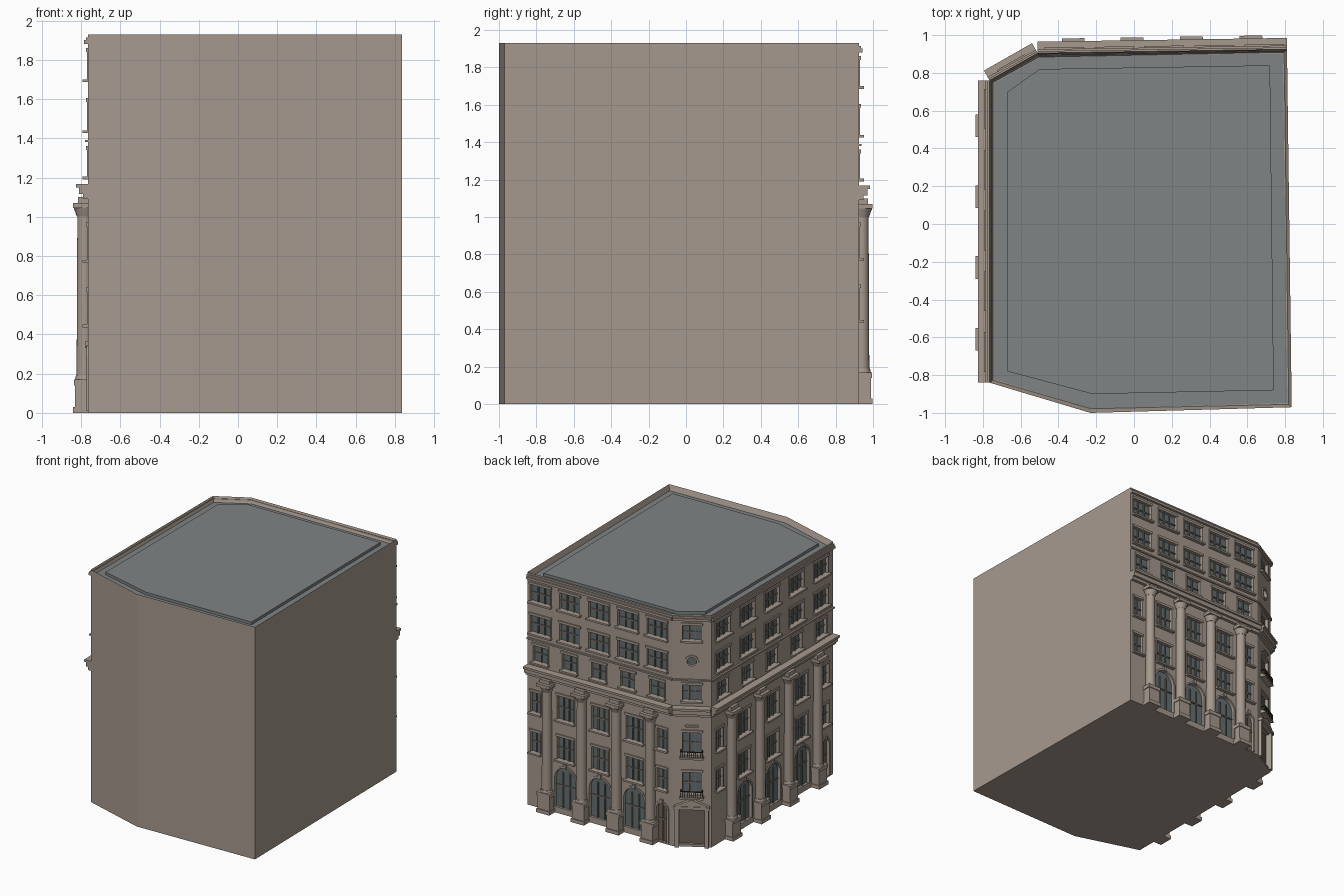
import bpy, bmesh, math
from mathutils import Matrix, Vector

old = bpy.data.objects.get("Cube")
if old:
    bpy.data.objects.remove(old, do_unlink=True)


def material(name, rgb):
    m = bpy.data.materials.new(name)
    m.use_nodes = True
    m.diffuse_color = (*rgb, 1)
    m.node_tree.nodes["Principled BSDF"].inputs["Base Color"].default_value = (*rgb, 1)
    return m


STONE = material("tan stone", (0.38, 0.32, 0.27))
GLASS = material("grey blue glass", (0.13, 0.16, 0.17))
ROOF = material("grey roofing", (0.21, 0.23, 0.23))
FRAME = material("brown window frame", (0.2, 0.165, 0.135))
DOOR = material("brown door", (0.15, 0.12, 0.1))
IRON = material("dark iron", (0.03, 0.03, 0.03))

parts = {}


def part(name, mat):
    return parts.setdefault(name, (bmesh.new(), mat))[0]


def prism(bm, points, z0, z1, mtx=Matrix()):
    """Extrude an outline of (x, y) points from z0 to z1."""
    low = [bm.verts.new(mtx @ Vector((x, y, z0))) for x, y in points]
    high = [bm.verts.new(mtx @ Vector((x, y, z1))) for x, y in points]
    n = len(points)
    bm.faces.new(low)
    top = bm.faces.new(high)
    for i in range(n):
        bm.faces.new((low[i], low[(i + 1) % n], high[(i + 1) % n], high[i]))
    return top


def arch_outline(u, w, z0, z1, steps=12):
    r, pts = w / 2, [(u - w / 2, z0), (u + w / 2, z0)]
    for i in range(steps + 1):
        a = math.pi * i / steps
        pts.append((u + r * math.cos(a), z1 - r + r * math.sin(a)))
    return pts


def disc_outline(u, z, r, steps=20):
    return [(u + r * math.cos(math.tau * i / steps), z + r * math.sin(math.tau * i / steps))
            for i in range(steps)]


class Facade:
    """A wall plane: u runs along it, z up, o is distance out of the wall."""

    def __init__(self, name, start, end):
        self.name = name
        a, b = Vector((*start, 0)), Vector((*end, 0))
        self.length = (b - a).length
        u = (b - a).normalized()
        n = u.cross(Vector((0, 0, 1)))
        self.m = Matrix.Translation(a) @ Matrix((u, (0, 0, 1), n)).transposed().to_4x4()

    def shape(self, name, mat, pts, o0, o1):
        prism(part(self.name + "_" + name, mat), pts, o0, o1, self.m)

    def box(self, name, mat, u0, u1, z0, z1, o0, o1):
        self.shape(name, mat, [(u0, z0), (u1, z0), (u1, z1), (u0, z1)], o0, o1)

    def opening(self, pts, mat=GLASS, name="glass"):
        prism(part("opening_cutters", STONE), pts, -0.025, 0.02, self.m)
        self.shape(name, mat, pts, -0.027, -0.02)

    def bars(self, u, w, z0, z1, mullions, transom):
        for i in range(mullions):
            c = u - w / 2 + w * (i + 1) / (mullions + 1)
            self.box("window_bars", FRAME, c - 0.005, c + 0.005, z0, z1, -0.024, -0.01)
        zt = z0 + (z1 - z0) * transom
        self.box("window_bars", FRAME, u - w / 2, u + w / 2, zt - 0.005, zt + 0.005, -0.024, -0.012)

    def window(self, u, w, z0, z1, mullions=2):
        l, r = u - w / 2, u + w / 2
        self.opening([(l, z0), (r, z0), (r, z1), (l, z1)])
        self.bars(u, w, z0, z1, mullions, 0.5)
        self.box("sills", STONE, l - 0.015, r + 0.015, z0 - 0.014, z0, -0.005, 0.028)
        self.box("lintels", STONE, l - 0.012, r + 0.012, z1, z1 + 0.02, -0.005, 0.01)
        for s in (l - 0.01, r):
            self.box("jambs", STONE, s, s + 0.01, z0, z1, -0.005, 0.006)

    def arch(self, u, w, z0, z1, door=False):
        pts = arch_outline(u, w, z0, z1)
        self.opening(pts, DOOR if door else GLASS, "arched_doors" if door else "glass")
        self.bars(u, w, z0, z1 - w / 4, 1 if door else 2, 0.62)
        outer = arch_outline(u, w + 0.03, z0, z1 + 0.015)
        self.shape("arch_trim", STONE, outer[1:] + [outer[0], pts[0]] + pts[:1:-1] + [pts[1]], -0.005, 0.008)
        self.box("keystones", STONE, u - 0.012, u + 0.012, z1, z1 + 0.035, -0.005, 0.016)

    def column(self, u):
        for w, z0, z1, o in ((0.06, 0, 0.03, 0.075), (0.054, 0.03, 0.14, 0.066),
                             (0.06, 0.14, 0.17, 0.072), (0.06, 1.045, 1.07, 0.075),
                             (0.045, 1.07, 1.1, 0.05)):
            self.box("column_blocks", STONE, u - w, u + w, z0, z1, -0.01, o)
        bm = part(self.name + "_column_shafts", STONE)
        for r0, r1, z0, z1 in ((0.048, 0.044, 0.17, 0.19), (0.04, 0.036, 0.19, 1.0),
                               (0.038, 0.055, 1.0, 1.046)):
            spin = Matrix.Translation((u, (z0 + z1) / 2, 0.018)) @ Matrix.Rotation(-math.pi / 2, 4, "X")
            bmesh.ops.create_cone(bm, cap_ends=True, segments=20, radius1=r0, radius2=r1,
                                  depth=z1 - z0, matrix=self.m @ spin)

    def bands(self):
        for z0, z1, o in ((1.09, 1.115, 0.025), (1.115, 1.15, 0.045), (1.15, 1.168, 0.06),
                          (1.38, 1.392, 0.014), (1.88, 1.9, 0.02), (1.9, 1.915, 0.01)):
            self.box("cornices", STONE, 0, self.length, z0, z1, -0.01, o)


# Main block with parapet
footprint = [(-0.765, -0.84), (-0.23, -1.0), (0.835, -0.97), (0.81, 0.925), (-0.51, 0.905), (-0.765, 0.76)]
body = part("building_body", STONE)
top = prism(body, footprint, 0, 1.93)
bmesh.ops.recalc_face_normals(body, faces=body.faces[:])
bmesh.ops.inset_region(body, faces=[top], thickness=0.022)
bmesh.ops.translate(body, verts=top.verts[:], vec=(0, 0, -0.045))

# Roof surface and raised slab
prism(part("roof_floor", ROOF), [(x * 0.973, y * 0.977) for x, y in footprint], 1.88, 1.889)
prism(part("roof_slab", ROOF), [(-0.67, -0.78), (-0.22, -0.9), (0.74, -0.88), (0.72, 0.84), (-0.5, 0.82),
                                (-0.67, 0.7)], 1.88, 1.912)

# Two long street facades: columns, upper windows, bays and end bays
back = Facade("back", footprint[3], footprint[4])
side = Facade("side", footprint[5], footprint[0])
for f, cols, first, step, ends, door in (
        (back, (0.19, 0.505, 0.82, 1.13), 0.12, 0.265, (0.075, 1.225), 1.225),
        (side, (0.24, 0.615, 0.99, 1.37), 0.15, 0.322, (0.105, 1.49), 1.49)):
    f.bands()
    for u in cols:
        f.column(u)
    for i in range(5):
        u = first + step * i
        f.window(u, 0.18, 1.7, 1.84)
        f.window(u, 0.18, 1.44, 1.585)
        f.window(u, 0.13, 1.205, 1.34, 1)
    for a, b in zip(cols, cols[1:]):
        u = (a + b) / 2
        f.window(u, 0.15, 0.78, 0.98)
        f.window(u, 0.15, 0.45, 0.64)
        f.arch(u, 0.19, 0.05, 0.39)
    for u in ends:
        f.window(u, 0.085, 0.78, 0.95, 1)
        f.window(u, 0.085, 0.45, 0.62, 1)
    f.arch(door, 0.095, 0.01, 0.33, True)

# Angled corner
corner = Facade("corner", footprint[4], footprint[5])
corner.bands()
c = corner.length / 2
for z0, z1 in ((1.715, 1.84), (1.215, 1.345), (0.77, 0.95), (0.44, 0.62)):
    corner.window(c, 0.14, z0, z1)
ring, hole = disc_outline(c, 1.54, 0.052), disc_outline(c, 1.54, 0.036)
corner.opening(hole)
for i in range(len(ring)):
    corner.shape("round_trim", STONE, [ring[i - 1], ring[i], hole[i], hole[i - 1]], -0.005, 0.01)
corner.box("upper_ledge", STONE, c - 0.05, c + 0.05, 1.0, 1.012, -0.005, 0.02)

# Iron balconies
for z in (0.755, 0.425):
    corner.box("balcony_floors", STONE, c - 0.09, c + 0.09, z - 0.015, z, -0.005, 0.045)
    corner.box("balcony_rails", IRON, c - 0.085, c + 0.085, z + 0.045, z + 0.052, 0.036, 0.043)
    for s in (-0.085, 0.078):
        corner.box("balcony_rails", IRON, c + s, c + s + 0.007, z + 0.045, z + 0.052, 0, 0.04)
    for i in range(11):
        u = c - 0.082 + 0.0164 * i
        corner.box("balcony_rails", IRON, u - 0.002, u + 0.002, z, z + 0.046, 0.037, 0.042)

# Corner portal
corner.opening([(c - 0.095, 0.02), (c + 0.095, 0.02), (c + 0.095, 0.31), (c - 0.095, 0.31)], DOOR, "entrance_door")
for s in (-0.112, 0.112):
    corner.box("portal", STONE, c + s - 0.016, c + s + 0.016, 0, 0.32, -0.005, 0.025)
corner.box("portal", STONE, c - 0.135, c + 0.135, 0.32, 0.345, -0.005, 0.035)
corner.shape("pediment", STONE, [(c - 0.13, 0.345), (c + 0.13, 0.345), (c, 0.4)], -0.005, 0.03)

# Turn the collected parts into objects
objects = {}
for name, (bm, mat) in parts.items():
    bmesh.ops.recalc_face_normals(bm, faces=bm.faces[:])
    mesh = bpy.data.meshes.new(name)
    bm.to_mesh(mesh)
    bm.free()
    mesh.materials.append(mat)
    if name.endswith("shafts"):
        mesh.polygons.foreach_set("use_smooth", [True] * len(mesh.polygons))
        mesh.set_sharp_from_angle(angle=math.radians(35))
    objects[name] = bpy.data.objects.new(name, mesh)
    bpy.context.scene.collection.objects.link(objects[name])

# Cut the window and door recesses
cutter = objects["opening_cutters"]
cutter.hide_render = True
cut = objects["building_body"].modifiers.new("recesses", "BOOLEAN")
cut.operation, cut.solver, cut.object = "DIFFERENCE", "EXACT", cutter
bpy.context.view_layer.update()
solid = bpy.data.meshes.new_from_object(
    objects["building_body"].evaluated_get(bpy.context.evaluated_depsgraph_get()))
objects["building_body"].modifiers.clear()
objects["building_body"].data = solid
bpy.data.objects.remove(cutter, do_unlink=True)
